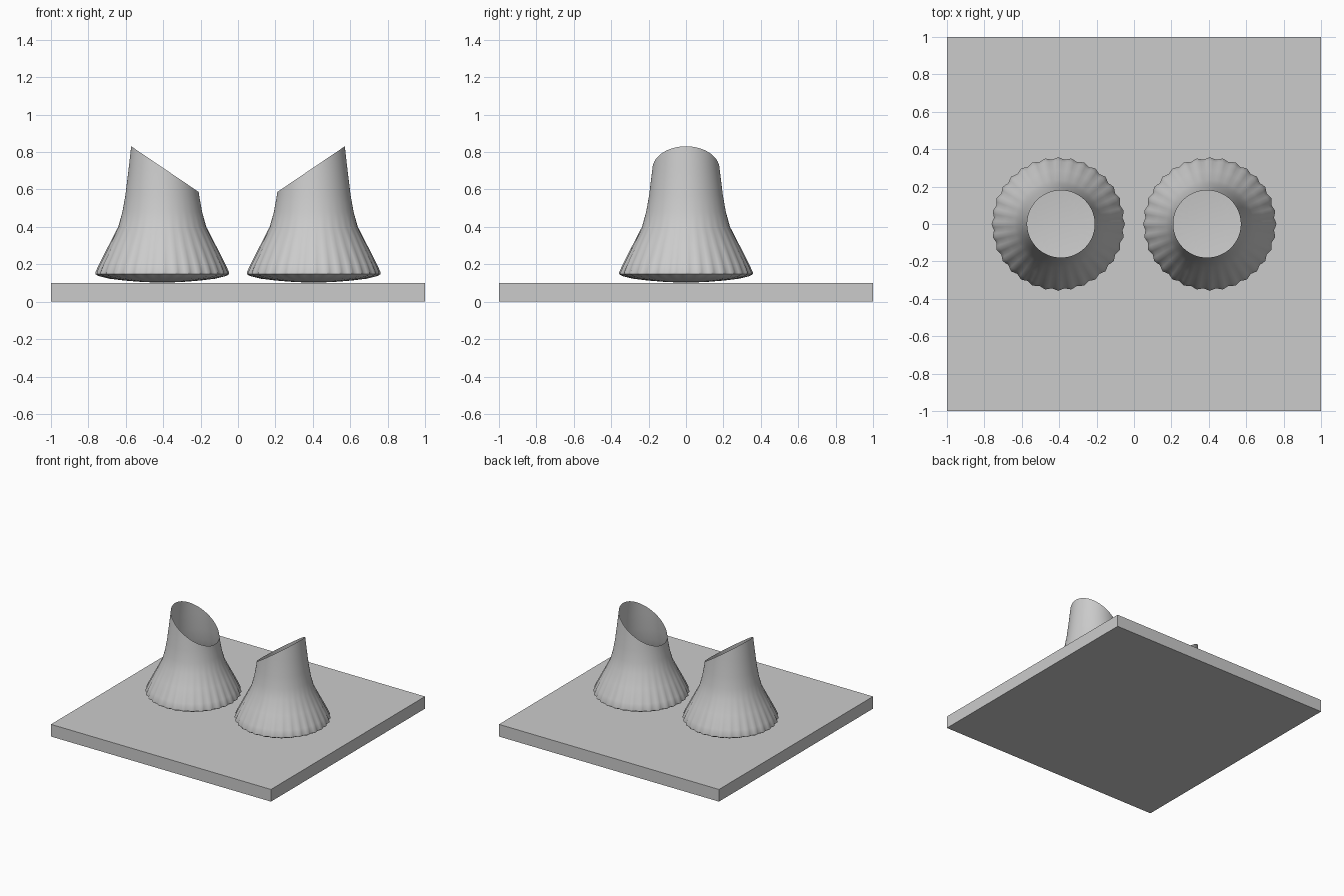
import bpy, bmesh, math

if "Cube" in bpy.data.objects:
    bpy.data.objects.remove(bpy.data.objects["Cube"])

grey = bpy.data.materials.new("plain grey")
grey.diffuse_color = (0.6, 0.6, 0.6, 1)
grey.use_nodes = True
grey.node_tree.nodes["Principled BSDF"].inputs["Base Color"].default_value = grey.diffuse_color

AXIS = 0.405      # distance of each bell axis from the middle
SEGS = 128
FLUTES = 32


def finish(name, bm):
    me = bpy.data.meshes.new(name)
    bm.to_mesh(me)
    bm.free()
    me.materials.append(grey)
    ob = bpy.data.objects.new(name, me)
    bpy.context.collection.objects.link(ob)
    return ob


# Square base plate
bm = bmesh.new()
bmesh.ops.create_cube(bm, size=1)
bmesh.ops.scale(bm, vec=(2, 2, 0.1), verts=bm.verts)
bmesh.ops.translate(bm, vec=(0, 0, 0.05), verts=bm.verts)
finish("base_plate", bm)

# Bell profile (radius, height, flute depth), from bowl bottom to open top
PROFILE = [(0.10, 0.105, 0), (0.20, 0.113, 0.001), (0.28, 0.123, 0.003),
           (0.335, 0.137, 0.005), (0.351, 0.147, 0.006), (0.351, 0.158, 0.006),
           (0.334, 0.20, 0.004), (0.285, 0.30, 0.002), (0.235, 0.40, 0.0005),
           (0.213, 0.48, 0), (0.197, 0.57, 0), (0.181, 0.70, 0),
           (0.164, 0.85, 0), (0.16, 0.90, 0)]


def bell(name, side):
    bm = bmesh.new()
    rings = []
    for r, z, d in PROFILE:
        ring = []
        for i in range(SEGS):
            a = 2 * math.pi * i / SEGS
            rr = r + d * math.cos(FLUTES * a)
            ring.append(bm.verts.new((side * AXIS + rr * math.cos(a), rr * math.sin(a), z)))
        rings.append(ring)
    for lo, hi in zip(rings, rings[1:]):
        for i in range(SEGS):
            j = (i + 1) % SEGS
            bm.faces.new((lo[i], lo[j], hi[j], hi[i]))
    # closed bowl bottom
    c = bm.verts.new((side * AXIS, 0, 0.102))
    for i in range(SEGS):
        bm.faces.new((c, rings[0][(i + 1) % SEGS], rings[0][i]))
    # slanted open mouth, high on the outer side
    slope = 0.24 / 0.355
    bmesh.ops.bisect_plane(bm, geom=bm.verts[:] + bm.edges[:] + bm.faces[:],
                           plane_co=(side * 0.57, 0, 0.83),
                           plane_no=(-side * slope, 0, 1), clear_outer=True)
    ob = finish(name, bm)
    bpy.context.view_layer.objects.active = ob
    ob.select_set(True)
    bpy.ops.object.shade_smooth_by_angle(angle=math.radians(40))
    ob.select_set(False)


bell("left_bell", -1)
bell("right_bell", 1)
